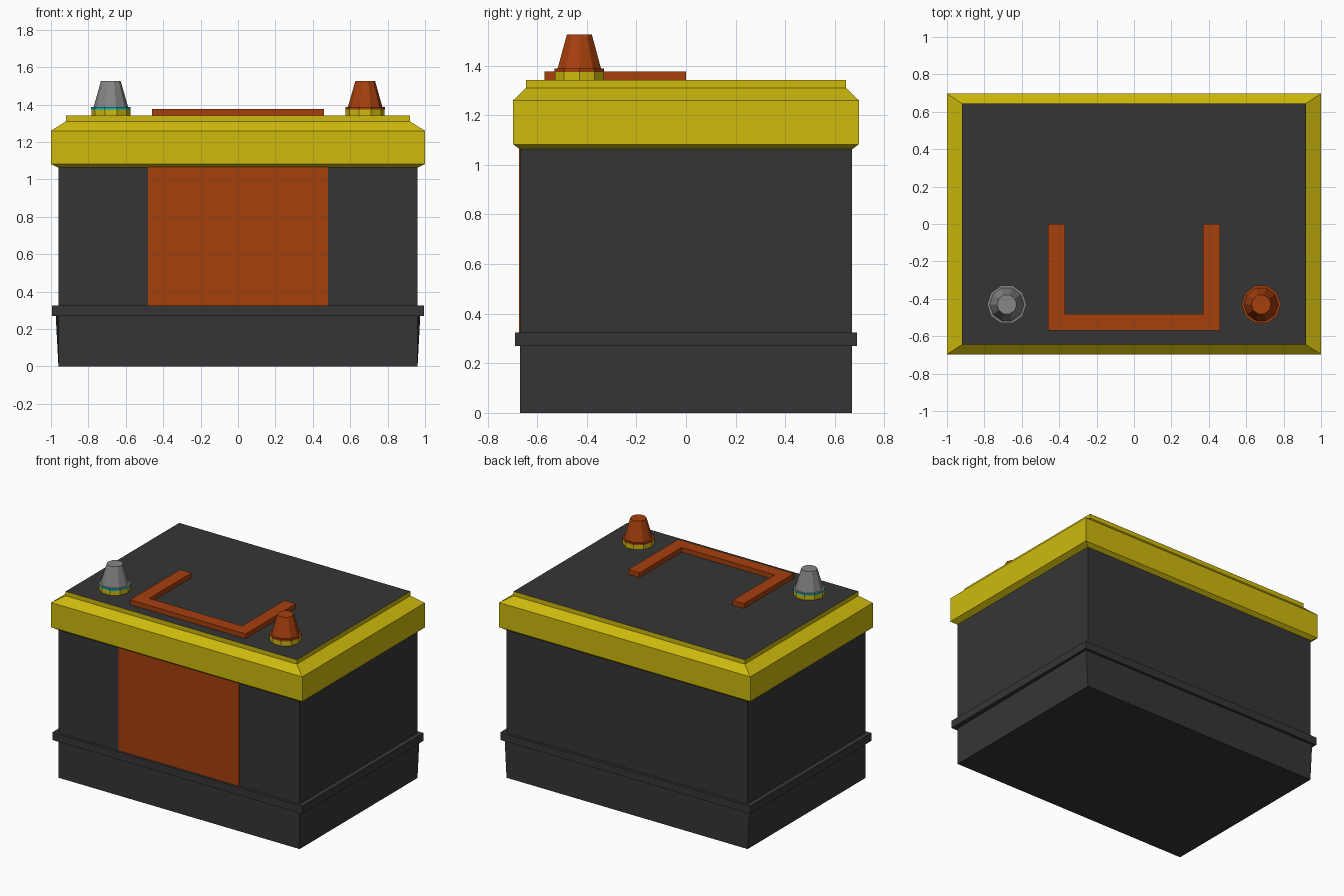
import bpy
import math

if "Cube" in bpy.data.objects:
    bpy.data.objects.remove(bpy.data.objects["Cube"])


def material(name, rgb):
    m = bpy.data.materials.new(name)
    m.diffuse_color = (*rgb, 1)
    m.use_nodes = True
    m.node_tree.nodes["Principled BSDF"].inputs["Base Color"].default_value = m.diffuse_color
    return m


BLACK = material("black_plastic", (0.036, 0.036, 0.036))
YELLOW = material("yellow_plastic", (0.62, 0.49, 0.004))
RED = material("red_plastic", (0.38, 0.05, 0.004))
METAL = material("grey_metal", (0.24, 0.24, 0.24))
CYAN = material("cyan_ring", (0.0, 0.45, 0.6))


def loft(name, rings, mats, band_mats=None, loc=(0, 0, 0)):
    """Skin a stack of equal-sized rings, capped at both ends.
    band_mats: material index per band, then one for the top cap."""
    n = len(rings[0])
    faces = [tuple(reversed(range(n)))]
    index = [0]
    for k in range(len(rings) - 1):
        for i in range(n):
            j = (i + 1) % n
            faces.append((k * n + i, k * n + j, (k + 1) * n + j, (k + 1) * n + i))
            index.append(band_mats[k] if band_mats else 0)
    top = (len(rings) - 1) * n
    faces.append(tuple(range(top, top + n)))
    index.append(band_mats[-1] if band_mats else 0)
    mesh = bpy.data.meshes.new(name)
    mesh.from_pydata([v for r in rings for v in r], [], faces)
    for m in mats:
        mesh.materials.append(m)
    for p, i in zip(mesh.polygons, index):
        p.material_index = i
    ob = bpy.data.objects.new(name, mesh)
    ob.location = loc
    bpy.context.collection.objects.link(ob)
    return ob


def rect(x, y, z, back_x=None):
    b = back_x or x
    return [(-x, -y, z), (x, -y, z), (b, y, z), (-b, y, z)]


def circle(r, z, n=10):
    return [(r * math.cos(math.tau * i / n), r * math.sin(math.tau * i / n), z)
            for i in range(n)]


# Case: base flares slightly at the rear, upper walls are straight
loft("case_base", [rect(0.96, 0.67, 0), rect(0.96, 0.67, 0.28, 0.975)], [BLACK])
loft("case_walls", [rect(0.96, 0.67, 0.28), rect(0.96, 0.67, 1.07)], [BLACK])
loft("case_rib", [rect(0.995, 0.69, 0.27), rect(0.995, 0.69, 0.325)], [BLACK])

# Lid: chamfered yellow rim with black top
loft("lid", [rect(0.96, 0.67, 1.063), rect(1.0, 0.697, 1.083),
             rect(1.0, 0.697, 1.26), rect(0.92, 0.645, 1.31),
             rect(0.92, 0.645, 1.342)], [YELLOW, BLACK], [0, 0, 0, 0, 1])

# Front label panel
loft("front_label", [rect(0.48, 0.003, 0.325), rect(0.48, 0.003, 1.068)], [RED],
     loc=(0, -0.67, 0))

# Carry handle: flat U shape lying on the lid
half = [(0.46, -0.57), (0.46, 0), (0.37, 0), (0.37, -0.48)]
outline = half + [(-x, y) for x, y in reversed(half)]
loft("carry_handle", [[(x, y, z) for x, y in outline] for z in (1.34, 1.376)], [RED])

# Terminals: yellow base, thin collar, tapered post
for side, x, post, ring in (("left", -0.68, METAL, CYAN), ("right", 0.68, RED, RED)):
    loc = (x, -0.43, 0)
    loft(side + "_terminal_base", [circle(0.104, 1.34), circle(0.104, 1.375)],
         [YELLOW], loc=loc)
    loft(side + "_terminal_post",
         [circle(0.105, 1.375), circle(0.105, 1.388), circle(0.092, 1.388),
          circle(0.053, 1.525)], [post, ring], [1, 0, 0, 0], loc=loc)
